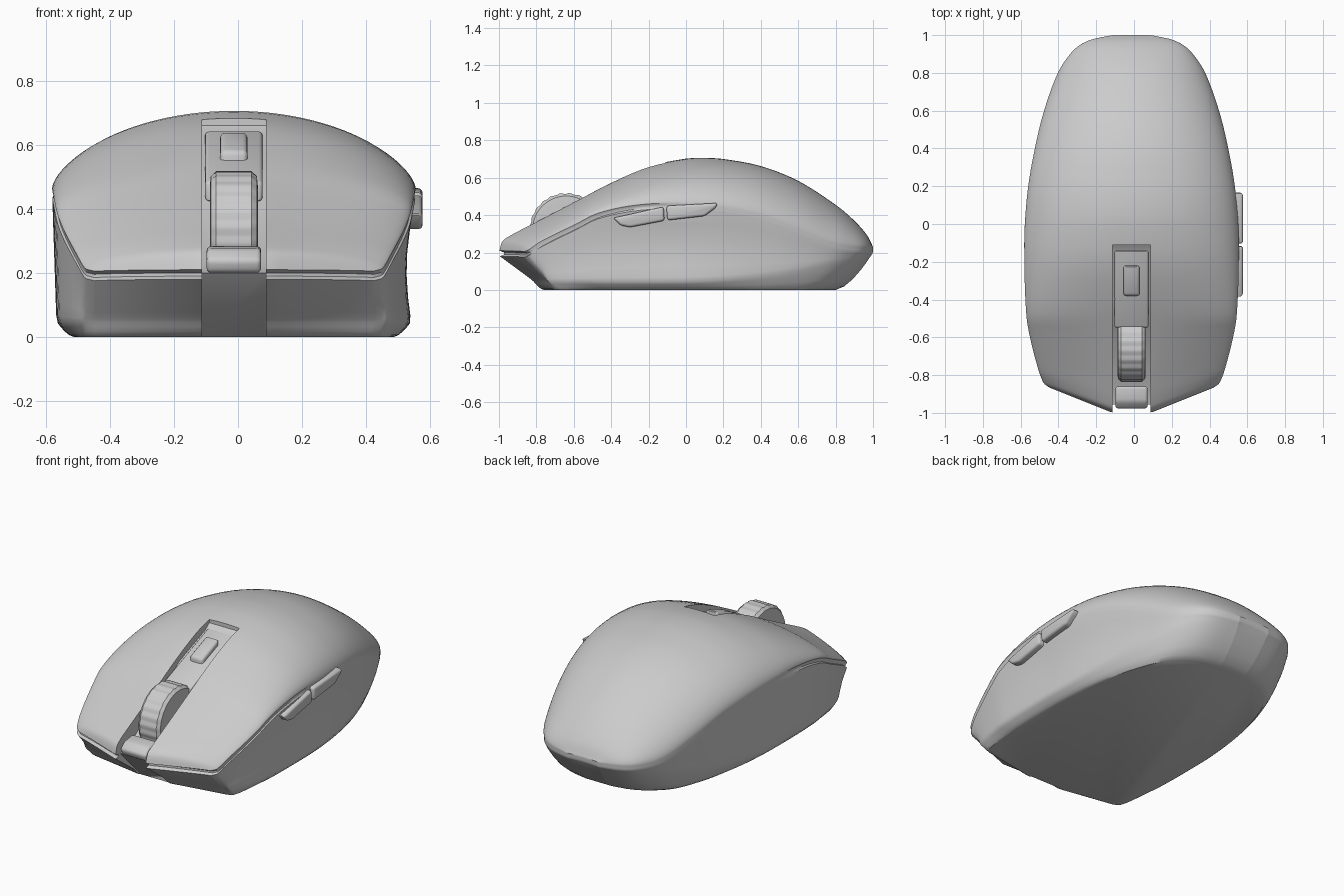
import bpy, bmesh, math
from mathutils import Vector

if "Cube" in bpy.data.objects:
    bpy.data.objects.remove(bpy.data.objects["Cube"])

grey = bpy.data.materials.new("grey plastic")
grey.use_nodes = True
grey.diffuse_color = (0.6, 0.6, 0.6, 1)
grey.node_tree.nodes["Principled BSDF"].inputs["Base Color"].default_value = (0.6, 0.6, 0.6, 1)
CX = -0.013  # the hull sits slightly off centre because of the thumb buttons


def curve(keys, t):
    """Smooth interpolation through (t, value) keys."""
    i = 0
    while i < len(keys) - 2 and t > keys[i + 1][0]:
        i += 1
    def slope(j):
        a, b = keys[max(j - 1, 0)], keys[min(j + 1, len(keys) - 1)]
        return (b[1] - a[1]) / (b[0] - a[0])
    (t0, a), (t1, b) = keys[i], keys[i + 1]
    d = t1 - t0
    s = min(max((t - t0) / d, 0), 1)
    return ((2*s**3 - 3*s*s + 1) * a + (s**3 - 2*s*s + s) * d * slope(i)
            + (3*s*s - 2*s**3) * b + (s**3 - s*s) * d * slope(i + 1))


def make(name, bm):
    bmesh.ops.recalc_face_normals(bm, faces=bm.faces)
    mesh = bpy.data.meshes.new(name)
    bm.to_mesh(mesh)
    bm.free()
    mesh.materials.append(grey)
    ob = bpy.data.objects.new(name, mesh)
    bpy.context.collection.objects.link(ob)
    return ob


def activate(ob):
    bpy.ops.object.select_all(action='DESELECT')
    ob.select_set(True)
    bpy.context.view_layer.objects.active = ob


def smooth(ob, degrees=35):
    activate(ob)
    bpy.ops.object.shade_smooth_by_angle(angle=math.radians(degrees))


def side_prism(name, profile, x0, x1, bevel=0):
    """Extrude a (y, z) profile along x and round its edges."""
    bm = bmesh.new()
    face = bm.faces.new([bm.verts.new((x0, y, z)) for y, z in profile])
    ext = bmesh.ops.extrude_face_region(bm, geom=[face])["geom"]
    bmesh.ops.translate(bm, vec=(x1 - x0, 0, 0),
                        verts=[g for g in ext if isinstance(g, bmesh.types.BMVert)])
    if bevel:
        bmesh.ops.bevel(bm, geom=bm.edges[:], offset=bevel, segments=3,
                        profile=0.5, affect='EDGES')
    return make(name, bm)


# Hull profiles along the length
WIDTH = [(-1, .435), (-.985, .465), (-.85, .503), (-.6, .545), (-.4, .562), (-.15, .568), (0, .565),
         (.2, .547), (.4, .512), (.6, .463), (.8, .39), (.9, .325), (.95, .27), (.98, .2), (1, .1)]
TOP = [(-1, .21), (-.99, .25), (-.97, .275), (-.8, .365), (-.6, .47), (-.4, .575), (-.2, .66),
       (0, .702), (.1, .706), (.2, .7), (.4, .662), (.6, .583), (.8, .455), (.9, .37), (.97, .29), (1, .23)]
EDGE = [(-1, .205), (-.9, .26), (-.6, .365), (-.4, .43), (-.2, .46), (0, .46),
        (.2, .445), (.4, .405), (.6, .33), (.8, .25), (1, .225)]
CREASE = [(-1, .05), (0, .05), (.3, .07), (.6, .11), (.8, .15), (1, .17)]
INSET = [(-1, .75), (-.93, .4), (-.8, .2), (0, .2), (.7, .17), (1, .1)]
BASE = [(-1, 1), (-.6, .91), (0, .88), (.6, .92), (.85, .92), (1, .8)]


def shear(x, y):
    """Sweep the front edge back towards the corners."""
    return .14 * max(0, abs(x) - .1) / .35 * max(0, (-.5 - y) / .5)


# Top shell as a grid of rows, then rings down the sides to the flat base
ROWS, COLS = 64, 48
bm = bmesh.new()
grid = []
for i in range(ROWS + 1):
    y = -math.cos(math.pi * i / ROWS)
    w, top, edge = curve(WIDTH, y), curve(TOP, y), curve(EDGE, y)
    row = []
    for j in range(COLS + 1):
        a = math.pi * (j / COLS - .5)
        x = w * math.sin(a)
        z = edge + (top - edge) * max(math.cos(a), 0) ** 1.2
        row.append((bm.verts.new((x + CX, y + shear(x, y), z)), y))
    grid.append(row)
for r0, r1 in zip(grid, grid[1:]):
    for j in range(COLS):
        bm.faces.new([r0[j][0], r0[j + 1][0], r1[j + 1][0], r1[j][0]])
rim = (grid[0] + [r[-1] for r in grid[1:-1]] + grid[-1][::-1]
       + [r[0] for r in grid[-2:0:-1]])


def ring(place):
    return [bm.verts.new(place(v.co, y)) for v, y in rim]


def toward_base(co, y, k, z, pinch=0):
    x = co.x - CX
    base = Vector((x * curve(BASE, y) + CX, y * .78 + .02 + .4 * shear(x, y), 0))
    p = co.lerp(base, k)
    if x > .4:
        p.x -= pinch * max(0, 1 - abs(y + .1) / .9)
    return p.x, p.y, z


def seam(co, y, k, drop):
    fade = min(max((.1 - y) / .3, 0), 1)
    return toward_base(co, y, k * fade + .005, co.z - drop)


def wall(s):
    def place(co, y):
        low = curve(CREASE, y)
        return toward_base(co, y, .01 + (curve(INSET, y) - .01) * s,
                           (co.z - .03) * (1 - s) + low * s, .025 * math.sin(math.pi * s))
    return place


def underside(s):
    def place(co, y):
        k = curve(INSET, y)
        return toward_base(co, y, k + (1 - k) * s, curve(CREASE, y) * (1 - s) ** 1.6)
    return place


rings = [[v for v, _ in rim],
         ring(lambda c, y: seam(c, y, .1, .01)),
         ring(lambda c, y: seam(c, y, .1, .02))]
rings += [ring(wall(s)) for s in (0, .2, .4, .6, .8, .95)]
rings += [ring(underside(s)) for s in (.08, .25, .5, .75, 1)]
for r0, r1 in zip(rings, rings[1:]):
    for k in range(len(r0)):
        n = (k + 1) % len(r0)
        bm.faces.new([r0[k], r1[k], r1[n], r0[n]])
bm.faces.new(rings[-1])
hull = make("hull", bm)

# Wheel channel running from the crown down over the nose
channel = [(-.11, .9), (-.11, .66), (-.15, .63), (-.4, .535), (-.55, .42), (-.85, .23),
           (-.955, .2), (-.74, -.02), (-1.3, -.02), (-1.3, .9)]
cutter = side_prism("channel_cutter", channel, CX - .1, CX + .1)
cutter.hide_render = True
cut = hull.modifiers.new("channel", 'BOOLEAN')
cut.operation, cut.object, cut.solver = 'DIFFERENCE', cutter, 'EXACT'
activate(hull)
bpy.ops.object.modifier_apply(modifier=cut.name)
bpy.data.objects.remove(cutter)
smooth(hull)

# Channel fittings: raised panel, mode button and nose bridge
for name, profile, half, bevel in (
        ("channel_panel", [(-.14, .61), (-.14, .645), (-.55, .485), (-.55, .42)], .09, .012),
        ("mode_button", [(-.22, .58), (-.22, .642), (-.38, .58), (-.38, .5)], .043, .015),
        ("nose_bridge", [(-.86, .2), (-.86, .285), (-.94, .275), (-.98, .24), (-.965, .2)], .085, .014)):
    smooth(side_prism(name, profile, CX - half, CX + half, bevel))

# Scroll wheel with a ribbed tread
bm = bmesh.new()
SEGS = 96
section = [(-.075, .15), (-.072, .18), (-.055, .196), (.055, .196), (.072, .18), (.075, .15)]
loops = []
for x, r in section:
    loop = []
    for s in range(SEGS):
        a = math.tau * s / SEGS
        rr = r - (.004 if abs(x) < .06 and s % 4 < 2 else 0)
        loop.append(bm.verts.new((x + CX, -.64 + rr * math.cos(a), .322 + rr * math.sin(a))))
    loops.append(loop)
for l0, l1 in zip(loops, loops[1:]):
    for s in range(SEGS):
        n = (s + 1) % SEGS
        bm.faces.new([l0[s], l0[n], l1[n], l1[s]])
bm.faces.new(loops[0])
bm.faces.new(loops[-1])
smooth(make("scroll_wheel", bm))

# Thumb buttons on the left flank
for name, profile in (
        ("front_thumb_button", [(-.39, .385), (-.12, .445), (-.115, .37), (-.3, .335), (-.35, .345)]),
        ("rear_thumb_button", [(-.105, .45), (.17, .465), (.16, .44), (.1, .395), (-.1, .372)])):
    smooth(side_prism(name, profile, .48, .577, .014))
